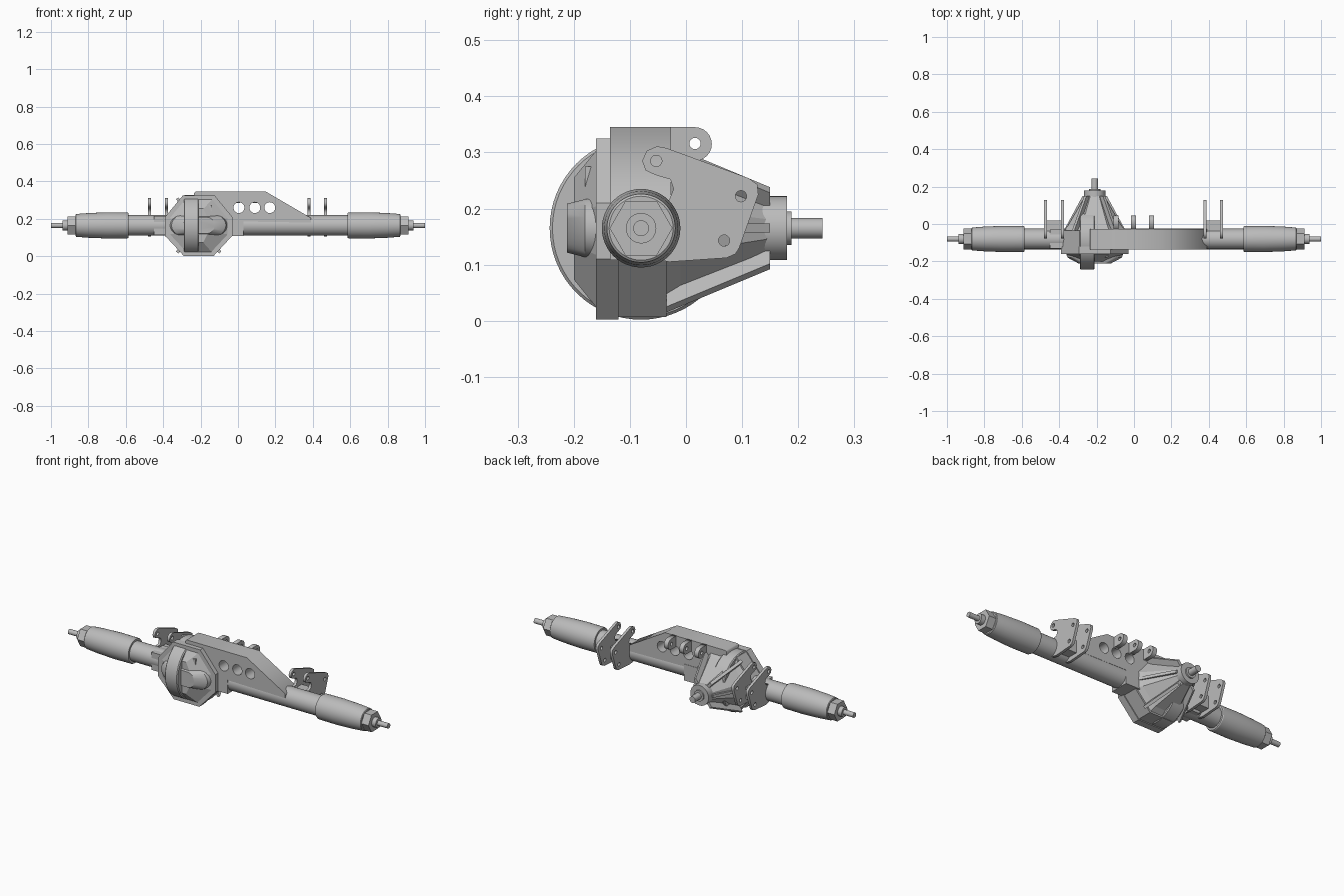
import bpy, bmesh, math
from mathutils import Matrix, Vector

cube = bpy.data.objects.get("Cube")
if cube:
    bpy.data.objects.remove(cube, do_unlink=True)

steel = bpy.data.materials.new("grey_steel")
steel.use_nodes = True
GREY = (0.5, 0.5, 0.5, 1)
steel.diffuse_color = GREY
steel.node_tree.nodes["Principled BSDF"].inputs["Base Color"].default_value = GREY

AY, AZ = -0.08, 0.165      # axle centre line
DX = -0.21                 # differential centre


def add_mesh(name, mesh):
    mesh.materials.clear()
    mesh.materials.append(steel)
    obj = bpy.data.objects.new(name, mesh)
    bpy.context.collection.objects.link(obj)
    return obj


def loft(name, rings, smooth=False):
    """Skin a solid through rings of equal point count."""
    bm = bmesh.new()
    loops = [[bm.verts.new(p) for p in ring] for ring in rings]
    n = len(loops[0])
    for a, b in zip(loops, loops[1:]):
        for i in range(n):
            j = (i + 1) % n
            bm.faces.new((a[i], a[j], b[j], b[i]))
    bm.faces.new(loops[0][::-1])
    bm.faces.new(loops[-1])
    bmesh.ops.recalc_face_normals(bm, faces=bm.faces[:])
    mesh = bpy.data.meshes.new(name)
    bm.to_mesh(mesh)
    bm.free()
    if smooth:
        mesh.polygons.foreach_set("use_smooth", [True] * len(mesh.polygons))
        mesh.set_sharp_from_angle(angle=math.radians(30))
    return add_mesh(name, mesh)


def turned(name, axis, centre, stations, sides=48, smooth=True):
    """Turned part along x or y; stations are (position, radius)."""
    rings = []
    for pos, r in stations:
        ring = []
        for i in range(sides):
            t = math.tau * i / sides
            u, v = r * math.cos(t), r * math.sin(t)
            if axis == "x":
                ring.append((pos, centre[0] + u, centre[1] + v))
            else:
                ring.append((centre[0] + u, pos, centre[1] + v))
        rings.append(ring)
    return loft(name, rings, smooth)


def box(name, x, y, z):
    return loft(name, [[(x[0], y[0], h), (x[1], y[0], h), (x[1], y[1], h), (x[0], y[1], h)]
                       for h in z])


def circle(cx, cy, r, n=24):
    return [(cx + r * math.cos(math.tau * i / n), cy + r * math.sin(math.tau * i / n))
            for i in range(n)]


def plate(name, outline, holes, thickness, facing, offset):
    """Flat plate with round holes, facing x (outline in y,z) or y (outline in x,z)."""
    curve = bpy.data.curves.new(name, "CURVE")
    curve.dimensions = "2D"
    curve.fill_mode = "BOTH"
    curve.extrude = thickness / 2
    for pts in [outline] + [circle(*h) for h in holes]:
        s = curve.splines.new("POLY")
        s.points.add(len(pts) - 1)
        for p, co in zip(s.points, pts):
            p.co = (co[0], co[1], 0, 1)
        s.use_cyclic_u = True
    temp = bpy.data.objects.new(name + "_curve", curve)
    bpy.context.collection.objects.link(temp)
    mesh = bpy.data.meshes.new_from_object(temp)
    bpy.data.objects.remove(temp, do_unlink=True)
    bpy.data.curves.remove(curve)
    if facing == "x":
        m = Matrix(((0, 0, 1, offset), (1, 0, 0, 0), (0, 1, 0, 0), (0, 0, 0, 1)))
    else:
        m = Matrix(((1, 0, 0, 0), (0, 0, -1, offset), (0, 1, 0, 0), (0, 0, 0, 1)))
    mesh.transform(m)
    return add_mesh(name, mesh)


# Axle tube, outer sleeves, hex ends and stub shafts
turned("axle_tube", "x", (AY, AZ), [(-0.62, 0.055), (0.62, 0.055)])
for side, s in (("left", 1), ("right", -1)):
    turned(side + "_sleeve", "x", (AY, AZ),
           [(s * 0.585, 0.066), (s * 0.59, 0.069), (s * 0.70, 0.07), (s * 0.80, 0.066),
            (s * 0.865, 0.061), (s * 0.868, 0.057)])
    turned(side + "_hex", "x", (AY, AZ), [(s * 0.86, 0.056), (s * 0.912, 0.056)], 6, False)
    turned(side + "_hub_collar", "x", (AY, AZ), [(s * 0.90, 0.027), (s * 0.937, 0.027)])
    turned(side + "_stub_shaft", "x", (AY, AZ), [(s * 0.92, 0.014), (s, 0.014)])

# Differential housing, octagonal from the front
HALF = [(0.085, 0.325), (0.18, 0.21), (0.18, 0.11), (0.08, 0.002)]
OCT = HALF + [(-x, z) for x, z in reversed(HALF)]


def octagon(y, k=1.0):
    return [(DX + x * k, y, AZ + (z - AZ) * k) for x, z in OCT]


loft("housing_flange", [octagon(-0.16), octagon(-0.12)])
loft("housing_body", [octagon(-0.125, 0.97), octagon(-0.035, 0.97)])

# Front cover: sloping web, ring gear bulge and crosswise rib
web_top = [(DX + x * 0.3, -0.2, AZ + (z - AZ) * 0.56) for x, z in OCT]
loft("cover_web", [octagon(-0.158, 0.88), web_top])
turned("ring_gear_bulge", "x", (AY, AZ),
       [(-0.29, 0.158), (-0.285, 0.163), (-0.215, 0.163), (-0.21, 0.158)], 64)


def stadium(y, half_len, half_h):
    ring = []
    for i in range(24):
        t = math.tau * (i + 0.5) / 24
        c = math.cos(t)
        ring.append((DX + math.copysign(half_len - half_h, c) + half_h * c, y,
                     AZ + half_h * math.sin(t)))
    return ring


loft("cover_rib", [stadium(-0.155, 0.155, 0.056), stadium(-0.18, 0.145, 0.052),
                   stadium(-0.212, 0.085, 0.044)], True)
box("cover_lug", (-0.17, -0.14), (-0.18, -0.14), (0.2, 0.275))

# Rear cone with ribs, nose and pinion shaft
cone_end = [(DX + x * 0.28, 0.15, AZ + (z - AZ) * 0.34) for x, z in OCT]
loft("rear_cone", [octagon(-0.036, 0.92), octagon(-0.01, 0.8), cone_end])


def rib(name, start, end, half_w=0.008):
    """Thin web from the pinion line out to a sloping edge."""
    a, b = Vector(start), Vector(end)
    side = Vector((a.x - DX, 0, a.z - AZ)).cross(Vector((0, 1, 0))).normalized() * half_w
    core_a, core_b = Vector((DX, a.y, AZ)), Vector((DX, b.y, AZ))
    loft(name, [[p + side * k for p in (core_a, a, b, core_b)] for k in (-1, 1)])


for i, sx in enumerate((-1, 1)):
    for j, sz in enumerate((-1, 1)):
        rib(f"corner_rib_{i}{j}", (DX + sx * 0.115, -0.035, AZ + sz * 0.145),
            (DX + sx * 0.05, 0.15, AZ + sz * 0.068))
    rib(f"side_rib_{i}", (DX + sx * 0.165, -0.035, AZ), (DX + sx * 0.065, 0.15, AZ))
turned("pinion_nose", "y", (DX, AZ), [(0.06, 0.057), (0.18, 0.057)])
turned("pinion_collar", "y", (DX, AZ), [(0.17, 0.03), (0.188, 0.03)])
turned("pinion_shaft", "y", (DX, AZ), [(0.17, 0.018), (0.243, 0.018)])

# Clamp blocks where the tube enters the housing
box("clamp_block_right", (-0.45, -0.36), (-0.132, -0.03), (0.115, 0.215))
box("clamp_block_left", (-0.06, 0.03), (-0.135, -0.025), (0.108, 0.2))

# Upper truss with three lightening holes
plate("truss", [(-0.235, 0.19), (-0.235, 0.338), (-0.228, 0.345), (0.15, 0.345),
                (0.39, 0.205), (0.39, 0.18)],
      [(x, 0.26, 0.029, 32) for x in (0.005, 0.09, 0.17)], 0.108, "y", -0.081)

# Upper link tabs behind the truss
tab = [(-0.03, 0.285)] + [(0.016 + 0.03 * math.cos(t), 0.315 + 0.03 * math.sin(t))
                          for t in [math.pi * (i / 12 - 0.5) for i in range(13)]]
tab.append((-0.03, 0.345))
for i, x in enumerate((-0.097, -0.003, 0.093)):
    plate(f"link_tab_{i}", tab, [(0.016, 0.316, 0.01)], 0.026, "x", x)

# Lower link brackets, in pairs joined by a cross block
bracket = [(-0.078, 0.285), (-0.07, 0.303), (-0.052, 0.311), (-0.035, 0.308), (0.112, 0.254),
           (0.127, 0.243), (0.129, 0.225), (0.095, 0.13), (0.088, 0.119), (0.072, 0.112),
           (-0.03, 0.105), (-0.08, 0.115), (-0.08, 0.21), (-0.03, 0.215), (-0.022, 0.235),
           (-0.028, 0.252), (-0.055, 0.26), (-0.072, 0.268)]
holes = [(-0.053, 0.285, 0.01), (0.098, 0.222, 0.01), (0.068, 0.143, 0.01)]
for side, xs in (("right", (-0.473, -0.382)), ("left", (0.379, 0.468))):
    for x in xs:
        plate(side + "_link_bracket", bracket, holes, 0.015, "x", x)
    box(side + "_bracket_brace", xs, (-0.06, 0.018), (0.13, 0.2))
